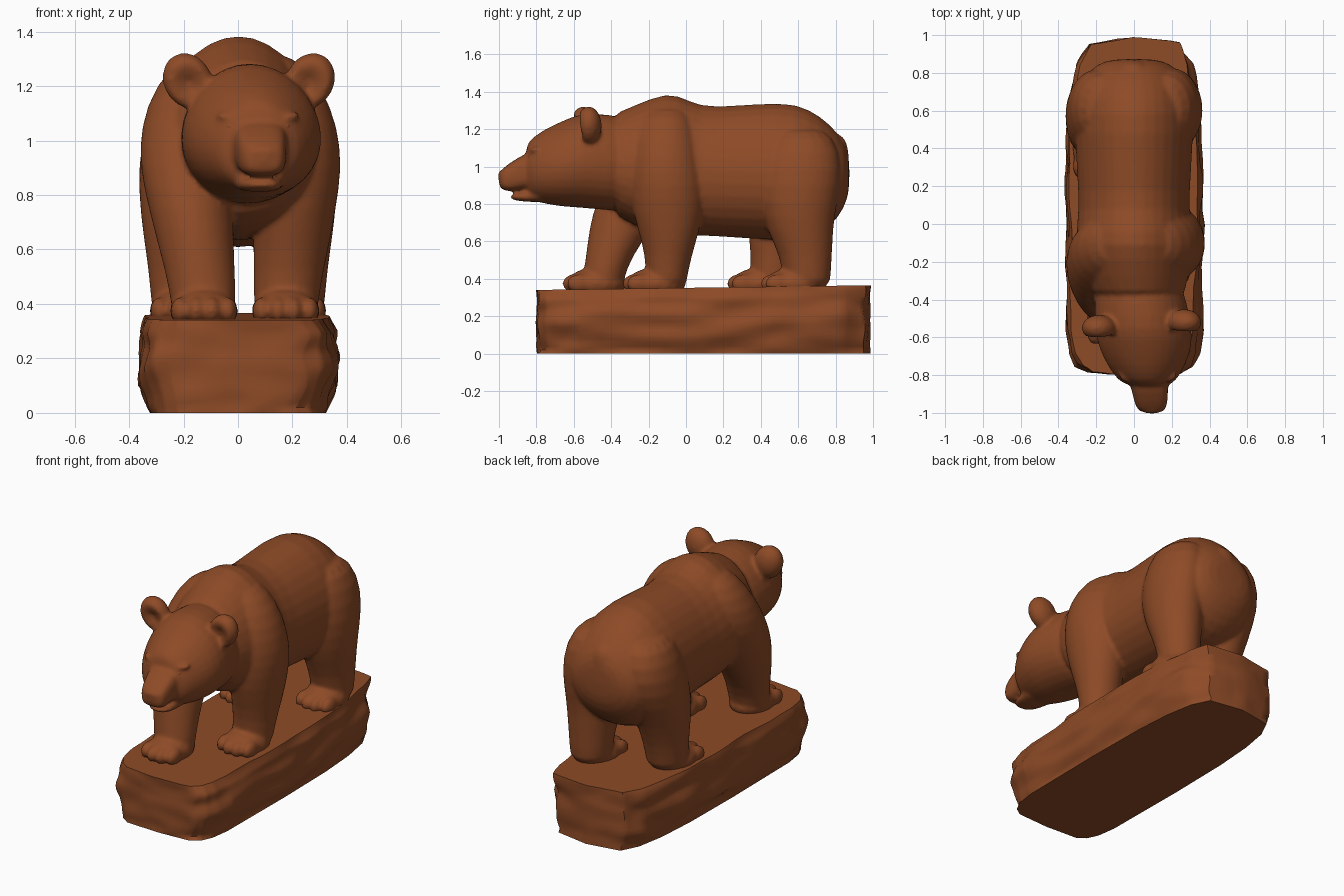
import bpy, bmesh, math
from mathutils import Vector, Matrix, noise

if "Cube" in bpy.data.objects:
    bpy.data.objects.remove(bpy.data.objects["Cube"])

# one carved wood colour
wood = bpy.data.materials.new("carved_brown")
wood.use_nodes = True
wood.diffuse_color = (0.27, 0.07, 0.02, 1)
wood.node_tree.nodes["Principled BSDF"].inputs["Base Color"].default_value = wood.diffuse_color


def finish(name, bm, subdivide, angle):
    bmesh.ops.recalc_face_normals(bm, faces=bm.faces)
    mesh = bpy.data.meshes.new(name)
    bm.to_mesh(mesh)
    bm.free()
    obj = bpy.data.objects.new(name, mesh)
    bpy.context.collection.objects.link(obj)
    mesh.materials.append(wood)
    if subdivide:
        modifier = obj.modifiers.new("Subdivision", "SUBSURF")
        modifier.levels = modifier.render_levels = subdivide
    bpy.ops.object.select_all(action="DESELECT")
    obj.select_set(True)
    bpy.context.view_layer.objects.active = obj
    bpy.ops.object.shade_smooth_by_angle(angle=math.radians(angle))
    return obj


def bridge(bm, loops):
    sides = len(loops[0])
    for low, high in zip(loops, loops[1:]):
        for i in range(sides):
            j = (i + 1) % sides
            bm.faces.new((low[i], low[j], high[j], high[i]))
    bm.faces.new(loops[0])
    bm.faces.new(loops[-1])


def signed_power(value, power):
    return math.copysign(abs(value) ** power, value)


def unit_ring(sides):
    angles = [math.tau * i / sides for i in range(sides)]
    return [(math.cos(t), math.sin(t)) for t in angles]


def loft(name, rings, along_y, power=1, taper=0):
    """Rings are (position, centre a, centre b, radius a, radius b)."""
    bm = bmesh.new()
    loops = []
    for p, a, b, ra, rb in rings:
        loop = []
        for c, s in unit_ring(16):
            u = a + signed_power(c, power) * ra * (1 - taper * s) * 1.02
            v = b + signed_power(s, power) * rb * 1.02
            loop.append(bm.verts.new((u, p, v) if along_y else (u, v, p)))
        loops.append(loop)
    bridge(bm, loops)
    return finish(name, bm, 1, 45)


def side_loft(name, profile, **options):
    """Profile is (y, centre x, top z, bottom z, half width)."""
    rings = [(y, x, (t + b) / 2, w, (t - b) / 2) for y, x, t, b, w in profile]
    return loft(name, rings, True, **options)


def ellipsoid(name, centre, radii, tilt=0, cup=0):
    bm = bmesh.new()
    bmesh.ops.create_uvsphere(bm, u_segments=16, v_segments=10, radius=1)
    for v in bm.verts:
        # hollow the front of cupped shapes
        rim = math.hypot(v.co.x, v.co.z + 0.15) / 0.8
        if v.co.y < 0 and rim < 1:
            v.co.y += cup * (1 - rim)
    bm.transform(Matrix.Translation(centre) @ Matrix.Rotation(tilt, 4, "Y")
                 @ Matrix.Diagonal((*radii, 1)))
    return finish(name, bm, 0, 80)


def fuse(name, parts):
    """Merge overlapping parts into one softly blended skin."""
    bm = bmesh.new()
    depsgraph = bpy.context.evaluated_depsgraph_get()
    for part in parts:
        shaped = part.evaluated_get(depsgraph)
        bm.from_mesh(shaped.to_mesh())
        shaped.to_mesh_clear()
    for part in parts:
        bpy.data.objects.remove(part)
    skin = finish(name, bm, 0, 45)
    remesh = skin.modifiers.new("Remesh", "REMESH")
    remesh.mode = "VOXEL"
    remesh.voxel_size = 0.011
    remesh.use_smooth_shade = True
    soften = skin.modifiers.new("Soften", "SMOOTH")
    soften.factor, soften.iterations = 0.5, 7


def rock_base():
    # square front, rounded back, roughened sides, flat top rising to the rear
    bm = bmesh.new()
    loops = []
    for z, scale in ((0, 0.91), (0.1, 1), (0.22, 1.02), (0.3, 1), (0.352, 0.95)):
        loop = []
        for c, s in unit_ring(20):
            x = 0.355 * scale * signed_power(c, 0.35)
            y = 0.99 * signed_power(s, 0.75) if s > 0 else 0.8 * signed_power(s, 0.3)
            loop.append(bm.verts.new((x, y * (0.97 + 0.03 * scale), z)))
        loops.append(loop)
    bridge(bm, loops)
    bmesh.ops.subdivide_edges(bm, edges=bm.edges[:], cuts=4, use_grid_fill=True)
    for v in bm.verts:
        if v.co.z > 0.01:
            lump = noise.noise_vector(v.co * Vector((7, 4, 11)))
            v.co.x += lump.x * 0.03
            v.co.y += lump.y * 0.015
            v.co.z *= 1 + 0.04 * v.co.y
    finish("rock_base", bm, 0, 50)


rock_base()

# torso with shoulder hump and rounded rump
bear = [side_loft("body", [
    (-0.44, 0.03, 1.28, 0.77, 0.23), (-0.28, 0.01, 1.32, 0.68, 0.28),
    (-0.1, 0, 1.41, 0.64, 0.31), (0.02, 0, 1.35, 0.63, 0.3),
    (0.13, 0, 1.31, 0.63, 0.29), (0.52, 0, 1.355, 0.6, 0.32),
    (0.66, 0, 1.31, 0.61, 0.31), (0.77, 0, 1.23, 0.67, 0.27),
    (0.85, 0, 1.13, 0.78, 0.2), (0.875, 0, 1.05, 0.88, 0.1)], taper=0.1),
    ellipsoid("tail", (0, 0.815, 1.05), (0.085, 0.055, 0.12))]

# neck, head and muzzle, turned slightly to the left
bear += [side_loft("head", [
    (-0.25, 0.02, 1.26, 0.76, 0.22), (-0.42, 0.035, 1.28, 0.765, 0.245),
    (-0.56, 0.05, 1.29, 0.78, 0.26), (-0.66, 0.06, 1.245, 0.785, 0.245),
    (-0.75, 0.065, 1.205, 0.8, 0.205), (-0.83, 0.07, 1.15, 0.82, 0.155),
    (-0.86, 0.075, 1.11, 0.85, 0.1)], taper=0.08),
    side_loft("snout", [
        (-0.72, 0.07, 1.1, 0.88, 0.12), (-0.84, 0.08, 1.085, 0.89, 0.1),
        (-0.95, 0.09, 1.015, 0.86, 0.088), (-1.005, 0.095, 0.97, 0.885, 0.068)], power=0.6),
    side_loft("lower_jaw", [
        (-0.7, 0.07, 0.9, 0.81, 0.11), (-0.86, 0.08, 0.87, 0.81, 0.085),
        (-0.945, 0.09, 0.85, 0.825, 0.055)], power=0.7),
    ellipsoid("nose", (0.095, -0.98, 0.955), (0.06, 0.025, 0.028))]

# paired ears and brows
for sx in (-1, 1):
    bear.append(ellipsoid("ear", (0.04 + sx * 0.225, -0.535 + sx * 0.015, 1.22),
                          (0.09, 0.07, 0.105), tilt=sx * 0.45, cup=0.9))
    bear.append(ellipsoid("brow", (0.073 + sx * 0.1, -0.8, 1.08),
                          (0.055, 0.04, 0.02), tilt=-sx * 0.3))


def leg(profile, sx, stride, inward, top, toe_tip):
    """Profile is (z, centre x, centre y, half width, half depth)."""
    rings = []
    for z, x, y, width, depth in profile:
        # the leg swings forward more the lower it gets
        t = min(max((top - z) / (top - 0.38), 0), 1)
        swing = t * t * (3 - 2 * t)
        rings.append((z, sx * (x - inward * swing), y - stride * swing, width, depth))
    foot_x, tip = rings[0][1], toe_tip - stride
    parts = [loft("leg", rings, False),
             ellipsoid("foot", (foot_x, tip + 0.18, 0.375), (0.126, 0.16, 0.085))]
    # four toes fanned across the front of the foot
    for i in range(4):
        offset = i - 1.5
        centre = (foot_x + offset * 0.058, tip + 0.06 + 0.012 * offset ** 2, 0.375)
        parts.append(ellipsoid("toe", centre, (0.036, 0.065, 0.05)))
    return parts


front_profile = [
    (0.33, 0.175, -0.11, 0.122, 0.115), (0.45, 0.178, -0.1, 0.12, 0.11),
    (0.6, 0.195, -0.09, 0.138, 0.145), (0.75, 0.205, -0.095, 0.155, 0.19),
    (0.9, 0.215, -0.1, 0.168, 0.2), (1.05, 0.21, -0.11, 0.158, 0.185),
    (1.2, 0.17, -0.11, 0.14, 0.16), (1.33, 0.1, -0.1, 0.09, 0.1)]
hind_profile = [
    (0.33, 0.2, 0.64, 0.12, 0.135), (0.45, 0.2, 0.65, 0.12, 0.125),
    (0.6, 0.2, 0.625, 0.14, 0.16), (0.72, 0.2, 0.6, 0.158, 0.19),
    (0.9, 0.21, 0.6, 0.16, 0.23), (1.08, 0.2, 0.62, 0.14, 0.205),
    (1.22, 0.14, 0.6, 0.12, 0.15)]

# walking pose: the right pair reaches forward
bear += leg(front_profile, 1, 0, 0, 1.3, -0.34)
bear += leg(front_profile, -1, 0.34, 0.05, 1.3, -0.32)
bear += leg(hind_profile, 1, 0, 0, 1, 0.4)
bear += leg(hind_profile, -1, 0.18, 0, 1, 0.4)
fuse("bear", bear)

# eyes set under the brows
for side, sx in (("right", -1), ("left", 1)):
    ellipsoid(side + "_eye", (0.073 + sx * 0.098, -0.825, 1.052), (0.022, 0.02, 0.015))
